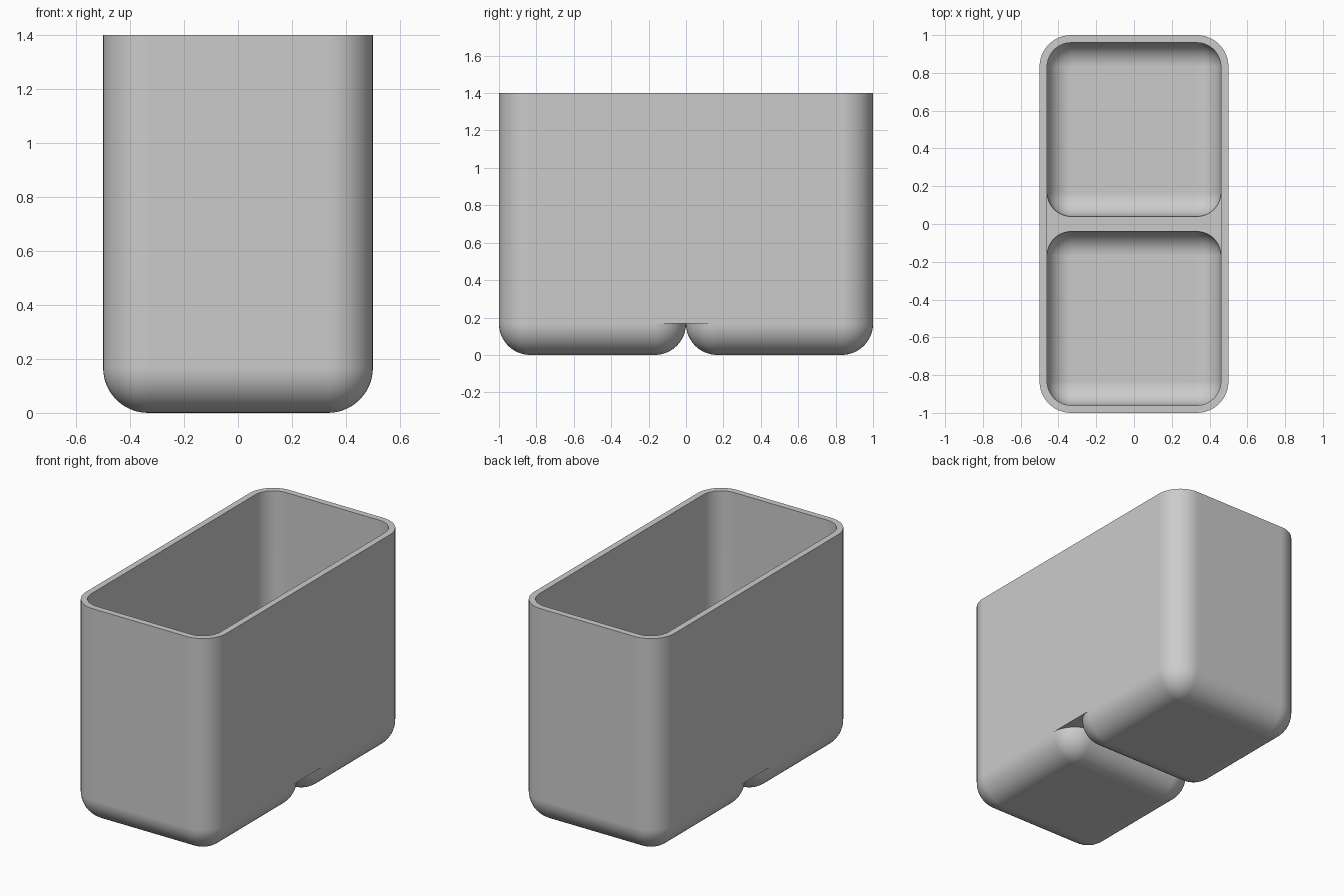
import bpy, bmesh
from math import radians, sin, cos, pi

cube = bpy.data.objects.get("Cube")
if cube:
    bpy.data.objects.remove(cube)

HEIGHT, RADIUS, WALL, LIP = 1.4, 0.167, 0.04, 0.005
SEG = 12

grey = bpy.data.materials.new("light_grey")
grey.use_nodes = True
colour = (0.6, 0.6, 0.6, 1)
grey.diffuse_color = colour
grey.node_tree.nodes["Principled BSDF"].inputs["Base Color"].default_value = colour

bm = bmesh.new()


def corners(cy, half, radius, z):
    """Four corner arcs of a rounded square, counter-clockwise from +x +y."""
    c = half - radius
    arcs = []
    for q, (sx, sy) in enumerate(((1, 1), (-1, 1), (-1, -1), (1, -1))):
        angles = [(q + i / SEG) * pi / 2 for i in range(SEG + 1)]
        arcs.append([(sx * c + radius * cos(a), cy + sy * c + radius * sin(a), z)
                     for a in angles])
    return arcs


def face(points):
    verts = []
    for p in points:
        if not verts or (verts[-1].co - bm.verts.new(p).co).length > 1e-5:
            verts.append(bm.verts.new(p))
    if (verts[0].co - verts[-1].co).length < 1e-5:
        verts.pop()
    if len(verts) > 2:
        bm.faces.new(verts)


def bridge(low, high):
    for i in range(len(low)):
        j = (i + 1) % len(low)
        face([low[i], low[j], high[j], high[i]])


def shell(half, radius, z_join):
    """Two round-bottomed cells joined by one tall wall; returns the rim."""
    tops = []
    for cy in (-0.5, 0.5):
        rings = []
        for i in range(SEG + 1):
            a = i / SEG * pi / 2
            inset = radius * (1 - sin(a))
            arcs = corners(cy, half - inset, radius - inset, z_join - radius * cos(a))
            rings.append(sum(arcs, []))
        for low, high in zip(rings, rings[1:]):
            bridge(low, high)
        face(rings[0])
        tops.append(arcs)
    front, back = tops
    # flat webs between the rounded cell corners
    face(front[0] + back[3])
    face(back[2] + front[1])
    if half < 0.5:
        face([front[0][-1], front[1][0], back[2][-1], back[3][0]])
    # tall wall around both cells
    outline = (back[3][-1:] + back[0] + back[1] + back[2][:1]
               + front[1][-1:] + front[2] + front[3] + front[0][:1])
    rim = [(x, y, HEIGHT) for x, y, z in outline]
    bridge(outline, rim)
    return rim


# Outside, inside and the flat rim between them
outer_rim = shell(0.5, RADIUS, RADIUS)
inner_rim = shell(0.5 - WALL, RADIUS - WALL, RADIUS + LIP)
bridge(outer_rim, inner_rim)

bmesh.ops.remove_doubles(bm, verts=bm.verts[:], dist=1e-5)
bmesh.ops.delete(bm, geom=[v for v in bm.verts if not v.link_faces], context='VERTS')
bmesh.ops.recalc_face_normals(bm, faces=bm.faces[:])

mesh = bpy.data.meshes.new("double_bin")
bm.to_mesh(mesh)
bm.free()
mesh.materials.append(grey)
double_bin = bpy.data.objects.new("double_bin", mesh)
bpy.context.collection.objects.link(double_bin)

# Smooth the fillets while the large walls stay flat
bpy.ops.object.select_all(action='DESELECT')
double_bin.select_set(True)
bpy.context.view_layer.objects.active = double_bin
bpy.ops.object.shade_smooth_by_angle(angle=radians(30))
weighted = double_bin.modifiers.new("flat_walls", 'WEIGHTED_NORMAL')
weighted.keep_sharp = True
